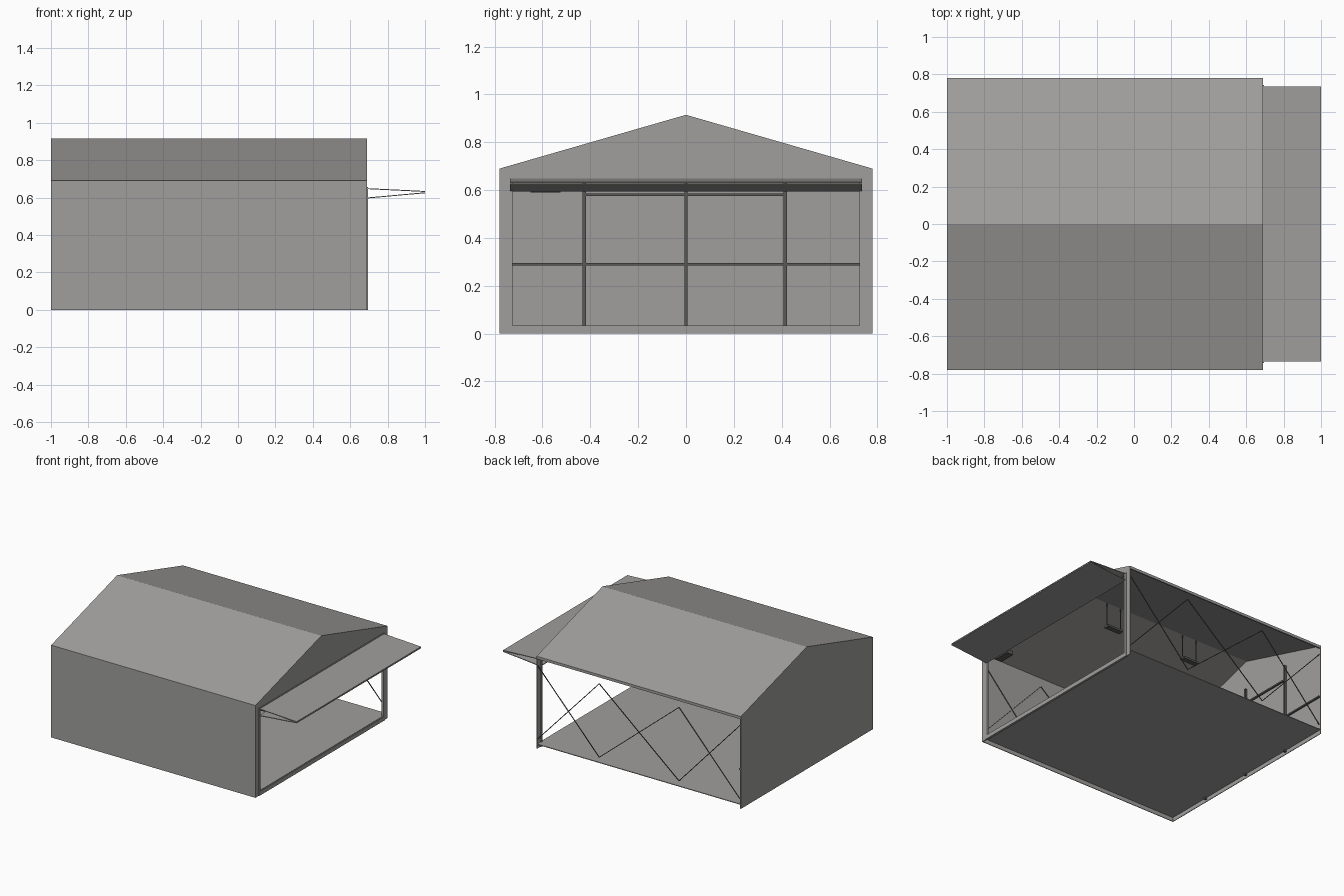
import bpy, bmesh, math
from mathutils import Vector

if "Cube" in bpy.data.objects:
    bpy.data.objects.remove(bpy.data.objects["Cube"])


def material(name, col):
    m = bpy.data.materials.new(name)
    m.diffuse_color = (*col, 1)
    m.use_nodes = True
    m.node_tree.nodes["Principled BSDF"].inputs["Base Color"].default_value = m.diffuse_color
    return m


SHEET = material("light_grey_sheet", (0.35, 0.345, 0.335))
STEEL = material("dark_grey_steel", (0.10, 0.10, 0.10))


def finish(name, bm, mat):
    bmesh.ops.recalc_face_normals(bm, faces=bm.faces)
    me = bpy.data.meshes.new(name)
    bm.to_mesh(me)
    bm.free()
    ob = bpy.data.objects.new(name, me)
    me.materials.append(mat)
    bpy.context.collection.objects.link(ob)
    return ob


def box(name, lo, hi, mat):
    bm = bmesh.new()
    bmesh.ops.create_cube(bm, size=1)
    for v in bm.verts:
        v.co = [(l + h) / 2 + c * (h - l) for l, h, c in zip(lo, hi, v.co)]
    return finish(name, bm, mat)


def prism(name, outline, depth, mat):
    """Extrude a flat 3D outline along a vector."""
    bm = bmesh.new()
    f = bm.faces.new([bm.verts.new(p) for p in outline])
    r = bmesh.ops.extrude_face_region(bm, geom=[f])
    bmesh.ops.translate(bm, vec=Vector(depth),
                        verts=[v for v in r["geom"] if isinstance(v, bmesh.types.BMVert)])
    return finish(name, bm, mat)


def rod(name, a, b, t, mat):
    """Thin square bar between two points."""
    a, b = Vector(a), Vector(b)
    bm = bmesh.new()
    bmesh.ops.create_cube(bm, size=1)
    bmesh.ops.scale(bm, vec=(t, t, (b - a).length), verts=bm.verts)
    ob = finish(name, bm, mat)
    ob.location = (a + b) / 2
    ob.rotation_euler = (b - a).to_track_quat('Z', 'Y').to_euler()
    return ob


X0, X1, Y, EAVE, RIDGE, T = -1.0, 0.69, 0.78, 0.69, 0.915, 0.005

# Shell: floor, long wall (the other long side is open), closed gable end
box("floor", (X0, -Y, 0.03), (X1, Y, 0.035), SHEET)
box("long_wall", (X0, -Y, 0), (X1, -Y + T, EAVE), SHEET)
prism("rear_gable_wall", [(X0, -Y, 0), (X0, Y, 0), (X0, Y, EAVE), (X0, 0, RIDGE), (X0, -Y, EAVE)],
      (T, 0, 0), SHEET)

# Door end wall: one outline wrapped around the opening
OY, OZ = 0.735, 0.645
prism("door_end_wall", [(X1, -Y, 0), (X1, -OY, 0), (X1, -OY, OZ), (X1, OY, OZ), (X1, OY, 0),
                        (X1, Y, 0), (X1, Y, EAVE), (X1, 0, RIDGE), (X1, -Y, EAVE)],
      (-T, 0, 0), SHEET)

# Roof slopes and the strut along the open eave
for s, n in ((-1, "front"), (1, "back")):
    prism(n + "_roof", [(X0, s * Y, EAVE), (X0, 0, RIDGE), (X0, 0, RIDGE - T), (X0, s * Y, EAVE - T)],
          (X1 - X0, 0, 0), SHEET)
box("eave_strut", (X0, Y - 0.01, EAVE - 0.02), (X1, Y, EAVE - 0.004), SHEET)

# Door frame
for s, n in ((-1, "left"), (1, "right")):
    a, b = sorted((s * 0.725, s * 0.742))
    box(n + "_door_jamb", (X1 - 0.012, a, 0.015), (X1 + 0.005, b, 0.655), SHEET)
box("door_sill", (X1 - 0.012, -0.742, 0.0), (X1 + 0.005, 0.742, 0.03), SHEET)
box("door_header", (X1 - 0.012, -0.742, 0.642), (X1 + 0.005, 0.742, 0.655), SHEET)

# Folded door: two sheets meeting at the outer edge
D = 0.735
for n, z0, z1 in (("upper", 0.65, 0.635), ("lower", 0.60, 0.628)):
    prism(n + "_door_panel", [(X1, -D, z0), (1.0, -D, z1), (1.0, -D, z1 - T), (X1, -D, z0 - T)],
          (0, 2 * D, 0), SHEET)
box("door_motor", (X1 - 0.06, -0.65, 0.59), (X1 - 0.005, -0.525, 0.62), STEEL)

# Rear wall columns and rails
for y in (-0.425, 0, 0.415):
    box("rear_column", (X0 + T, y - 0.007, 0.015), (X0 + 0.02, y + 0.007, 0.69), STEEL)
box("rear_middle_rail", (X0 + T, -0.775, 0.285), (X0 + 0.017, 0.775, 0.296), STEEL)
box("rear_top_rail", (X0 + T, -0.425, 0.575), (X0 + 0.017, 0.415, 0.586), STEEL)

# Cross bracing on both long sides
bays = (0.685, 0.175, -0.485, -0.99)
for y in (-0.772, 0.775):
    for a, b in zip(bays, bays[1:]):
        rod("brace", (a, y, 0.07), (b, y, 0.62), 0.005, STEEL)
        rod("brace", (a, y, 0.62), (b, y, 0.07), 0.005, STEEL)

# Lamps hanging from the ridge
for x in (0.18, -0.49):
    box("lamp", (x - 0.065, -0.02, 0.72), (x + 0.065, 0.02, 0.735), STEEL)
    for dx in (-0.06, 0.06):
        rod("lamp_wire", (x + dx, 0, 0.73), (x + dx, 0, 0.908), 0.004, STEEL)
